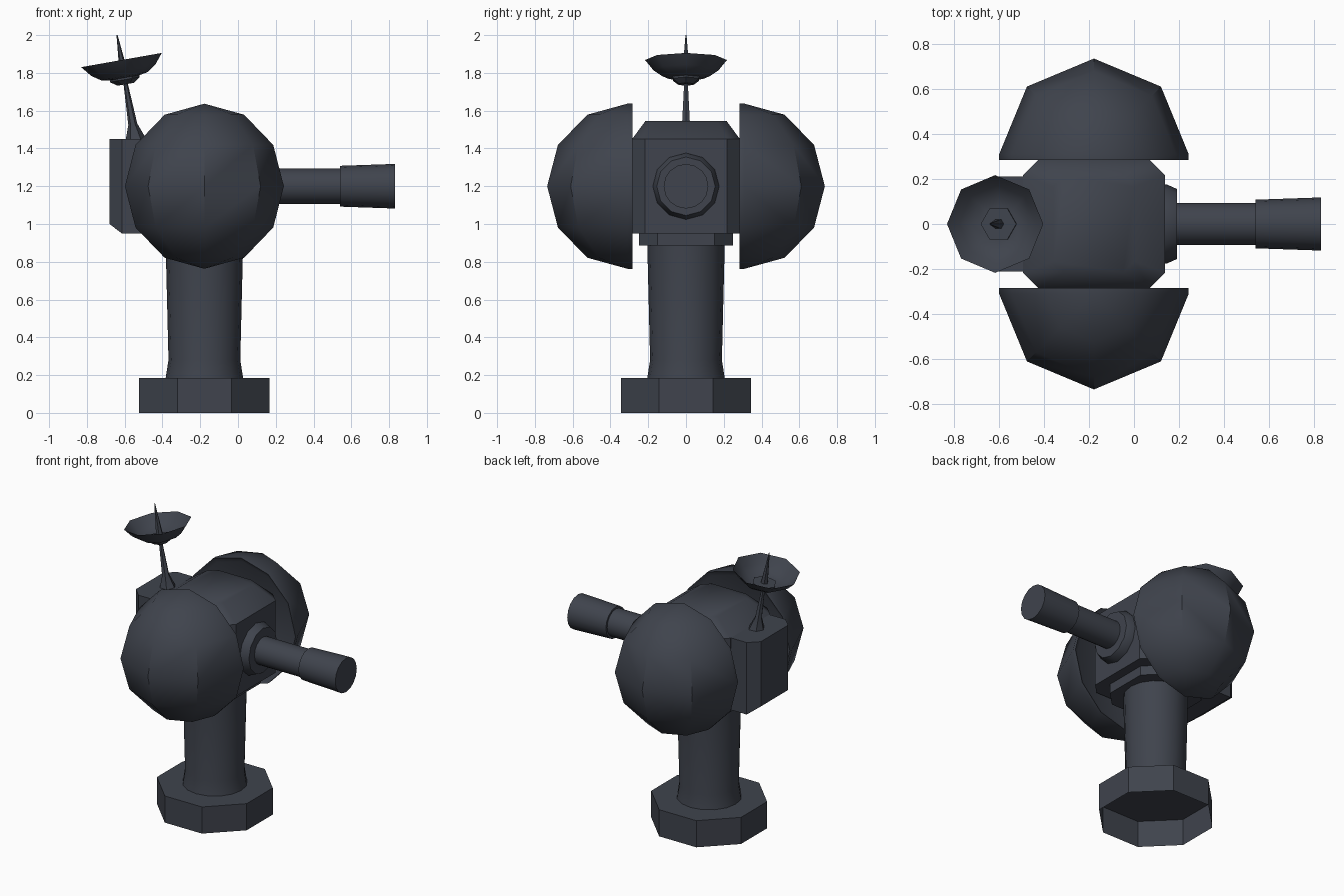
import bpy, bmesh, math
from mathutils import Matrix, Vector

if "Cube" in bpy.data.objects:
    bpy.data.objects.remove(bpy.data.objects["Cube"])

slate = bpy.data.materials.new("dark slate")
slate.diffuse_color = (0.05, 0.057, 0.074, 1)
slate.use_nodes = True
slate.node_tree.nodes["Principled BSDF"].inputs["Base Color"].default_value = slate.diffuse_color
CX, CZ = -0.178, 1.2          # pedestal axis and head centre height


def finish(name, bm, angle=40, fix=True):
    if fix:
        bmesh.ops.recalc_face_normals(bm, faces=bm.faces)
    me = bpy.data.meshes.new(name)
    bm.to_mesh(me)
    bm.free()
    ob = bpy.data.objects.new(name, me)
    me.materials.append(slate)
    bpy.context.collection.objects.link(ob)
    bpy.ops.object.select_all(action='DESELECT')
    ob.select_set(True)
    bpy.context.view_layer.objects.active = ob
    bpy.ops.object.shade_smooth_by_angle(angle=math.radians(angle))
    return ob


def loft(name, rings, caps=(True, True), angle=40):
    """Skin a list of equal-length point rings."""
    bm = bmesh.new()
    vs = [[bm.verts.new(p) for p in r] for r in rings]
    n = len(vs[0])
    for a, b in zip(vs, vs[1:]):
        for i in range(n):
            j = (i + 1) % n
            bm.faces.new((a[i], a[j], b[j], b[i]))
    for cap, ring in zip(caps, (vs[0][::-1], vs[-1])):
        if cap:
            bm.faces.new(ring)
    return finish(name, bm, angle)


def lathe(name, profile, sides, mat, phase=0.0, **kw):
    """Turn (radius, height) points round local z, placed by mat."""
    rings = []
    for r, h in profile:
        angs = [(i + phase) * math.tau / sides for i in range(sides)]
        rings.append([mat @ Vector((r * math.cos(a), r * math.sin(a), h)) for a in angs])
    return loft(name, rings, **kw)


def chamfered(cx, hx, hy, c, z):
    """Rectangle with cut corners."""
    pts = [(hx, -hy + c), (hx, hy - c), (hx - c, hy), (-hx + c, hy),
           (-hx, hy - c), (-hx, -hy + c), (-hx + c, -hy), (hx - c, -hy)]
    return [(cx + x, y, z) for x, y in pts]


# Pedestal: open-bottomed octagonal foot, flared column, collar
upright = Matrix.Translation((CX, 0, 0))
R8 = 0.345 / math.cos(math.pi / 8)
lathe("foot", [(R8, 0), (R8, 0.185)], 8, upright, 0.5, caps=(False, True), angle=30)
lathe("column", [(0.205, 0.185), (0.19, 0.28), (0.205, 0.89)], 16, upright)
loft("collar", [chamfered(CX, 0.25, 0.25, 0.1, z) for z in (0.885, 0.95)], angle=30)

# Head with cut corners and sloped roof
loft("head", [chamfered(CX, 0.315, 0.285, 0.068, 0.95),
              chamfered(CX, 0.315, 0.285, 0.068, 1.45),
              chamfered(CX, 0.18, 0.215, 0.05, 1.545)], angle=40)

# Rear box, lower back edge cut away
outline = [(-0.45, -0.212), (-0.45, 0.212), (-0.615, 0.212),
           (-0.68, 0.15), (-0.68, -0.15), (-0.615, -0.212)]
loft("rear_box", [[(max(x, -0.615), y, 0.95) for x, y in outline],
                  [(x, y, 1.0 if x < -0.65 else 0.95 + 0.0005) for x, y in outline],
                  [(x, y, 1.45) for x, y in outline]], angle=30)

# Side domes: half spheres with a short rim and a recessed inner face
for side, name in ((1, "left_dome"), (-1, "right_dome")):
    bm = bmesh.new()
    bmesh.ops.create_uvsphere(bm, u_segments=8, v_segments=6, radius=1)
    bmesh.ops.bisect_plane(bm, geom=bm.verts[:] + bm.edges[:] + bm.faces[:], dist=1e-4,
                           plane_co=(0, 0, 0), plane_no=(0, -1, 0), clear_outer=True)
    rim = [e for e in bm.edges if e.is_boundary]
    ext = bmesh.ops.extrude_edge_only(bm, edges=rim)["geom"]
    for v in ext:
        if isinstance(v, bmesh.types.BMVert):
            v.co.y = -0.06
    cap = bmesh.ops.contextual_create(bm, geom=[e for e in bm.edges if e.is_boundary])["faces"]
    bmesh.ops.inset_region(bm, faces=cap, thickness=0.08)
    for v in cap[0].verts:
        v.co.y = -0.01
    for v in bm.verts:
        v.co = (CX + v.co.x * 0.421, side * (0.31 + v.co.y * 0.425), CZ + v.co.z * 0.437)
    finish(name, bm, 40)

# Gun barrel along +x
along_x = Matrix.Translation((0, 0, CZ)) @ Matrix.Rotation(math.pi / 2, 4, 'Y')
lathe("barrel_mount", [(0.176, 0.13), (0.176, 0.145), (0.155, 0.192)], 12, along_x, angle=31)
lathe("barrel", [(0.094, 0.18), (0.094, 0.55)], 16, along_x)
lathe("muzzle", [(0.108, 0.54), (0.118, 0.83)], 16, along_x)

# Tilted dish, hub and spike sharing one leaning axis
tilt = Matrix.Translation((-0.617, 0, 1.868)) @ Matrix.Rotation(math.radians(-10), 4, 'Y')
lathe("dish", [(0.217, 0), (0.172, -0.055), (0.125, -0.087), (0.08, -0.095)], 8, tilt,
      caps=(False, True))
lathe("dish_hub", [(0.08, -0.085), (0.08, -0.105), (0.045, -0.13)], 6, tilt, angle=30)
lathe("spike", [(0.025, -0.095), (0.012, 0.04), (0.003, 0.134)], 6, tilt)
lathe("mast", [(0.011, -0.12), (0.024, -0.345), (0.055, -0.43)], 6, tilt)
